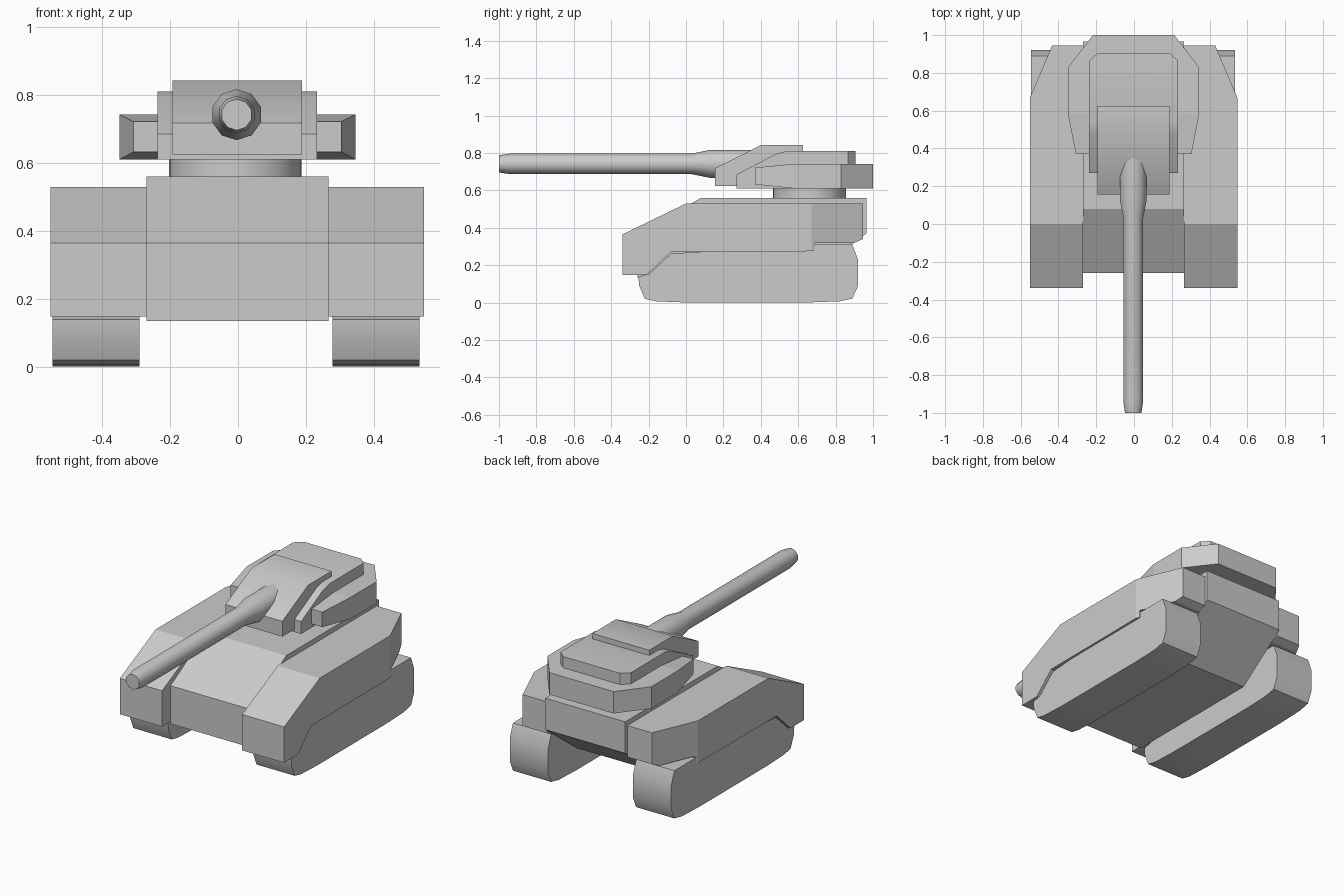
import bpy, bmesh, math

cube = bpy.data.objects.get("Cube")
if cube:
    bpy.data.objects.remove(cube, do_unlink=True)

# Single flat grey for the whole vehicle
grey = bpy.data.materials.new("plain_grey")
grey.use_nodes = True
COLOUR = (0.6, 0.6, 0.6, 1)
grey.diffuse_color = COLOUR
grey.node_tree.nodes["Principled BSDF"].inputs["Base Color"].default_value = COLOUR


def finish(name, bm, smooth=0):
    """Turn a bmesh into a named object, optionally smoothed below an angle."""
    bmesh.ops.recalc_face_normals(bm, faces=bm.faces)
    mesh = bpy.data.meshes.new(name)
    bm.to_mesh(mesh)
    bm.free()
    mesh.materials.append(grey)
    obj = bpy.data.objects.new(name, mesh)
    bpy.context.collection.objects.link(obj)
    if smooth:
        bpy.ops.object.select_all(action='DESELECT')
        obj.select_set(True)
        bpy.context.view_layer.objects.active = obj
        bpy.ops.object.shade_smooth_by_angle(angle=math.radians(smooth))
    return obj


def loft(rings):
    """Skin a list of equal-length point rings and cap both ends."""
    bm = bmesh.new()
    loops = [[bm.verts.new(p) for p in ring] for ring in rings]
    for a, b in zip(loops, loops[1:]):
        for i in range(len(a)):
            j = (i + 1) % len(a)
            bm.faces.new((a[i], a[j], b[j], b[i]))
    bm.faces.new(loops[0])
    bm.faces.new(loops[-1])
    return bm


def slab(profile, x0, x1):
    """Side profile (y, z) stretched across x."""
    return loft([[(x, y, z) for y, z in profile] for x in (x0, x1)])


def trim(bm, point, normal):
    """Slice off everything on the normal's side and close the cut."""
    geom = bm.verts[:] + bm.edges[:] + bm.faces[:]
    bmesh.ops.bisect_plane(bm, geom=geom, plane_co=point, plane_no=normal,
                           clear_outer=True)
    bmesh.ops.holes_fill(bm, edges=[e for e in bm.edges if e.is_boundary], sides=0)


# Central hull with sloped nose and undercut tail
hull = [(-.26, .135), (-.26, .365), (.08, .56), (.965, .56), (.965, .37), (.65, .135)]
finish("hull", slab(hull, -.269, .266))

# Fenders with chamfered rear corners, and the tracks under them
fender = [(-.34, .148), (-.34, .365), (0, .53), (.945, .53), (.945, .34), (.9, .32),
          (.69, .32), (.69, .275), (-.08, .272), (-.21, .148)]
track = [(-.255, .14), (-.25, .09), (-.22, .02), (-.16, .007), (0, .001), (.65, .001),
         (.82, .007), (.89, .022), (.92, .09), (.92, .23), (.89, .31), (.65, .31),
         (-.08, .262), (-.2, .15)]
for side, sign in (("left", 1), ("right", -1)):
    bm = slab(fender, sign * .2675 - .002, sign * .549 - .002)
    trim(bm, (sign * .549 - .002, .67, 0), (sign * .275, .117, 0))
    finish(side + "_fender", bm)
    finish(side + "_track", slab(track, sign * .284 - .006, sign * .5395 - .006), 45)

# Turret ring
ring = []
for z in (.55, .62):
    ring.append([(-.008 + .195 * math.cos(a), .66 + .195 * math.sin(a), z)
                 for a in (math.tau * i / 32 for i in range(32))])
finish("turret_ring", loft(ring), 40)

# Turret base: wide body that narrows at the tail and tapers to the front cheeks
sections = [(.37, .306, .632, .722), (.58, .347, .61, .742),
            (.83, .347, .61, .742), (1.0, .215, .61, .742)]
finish("turret_base", loft([[(s * w - .002, y, z) for s, z in
                             ((-1, lo), (1, lo), (1, hi), (-1, hi))]
                            for y, w, lo, hi in sections]))

# Turret top with clipped rear corners
top = [(.27, .61), (.27, .685), (.48, .795), (.54, .81), (.905, .81), (.905, .61)]
bm = slab(top, -.237, .233)
for sign in (1, -1):
    trim(bm, (sign * .235 - .002, .865, 0), (sign * .04, .045, 0))
finish("turret_top", bm, 32)

# Mantlet plate lying over the turret's sloped front
plate = [(.155, .625), (.155, .718), (.4, .842), (.625, .842), (.625, .79), (.35, .625)]
finish("mantlet_plate", slab(plate, -.192, .188), 30)

# Gun: turned barrel with tapered muzzle and thick root sleeve
SIDES = 10
stations = [(-1.0, .046), (-.94, .055), (.03, .055), (.13, .075), (.4, .075)]
finish("gun_barrel", loft([[(-.004 + r * math.cos(a), y, .742 + r * math.sin(a))
                            for a in (math.tau * (i + .5) / SIDES for i in range(SIDES))]
                           for y, r in stations]), 40)
